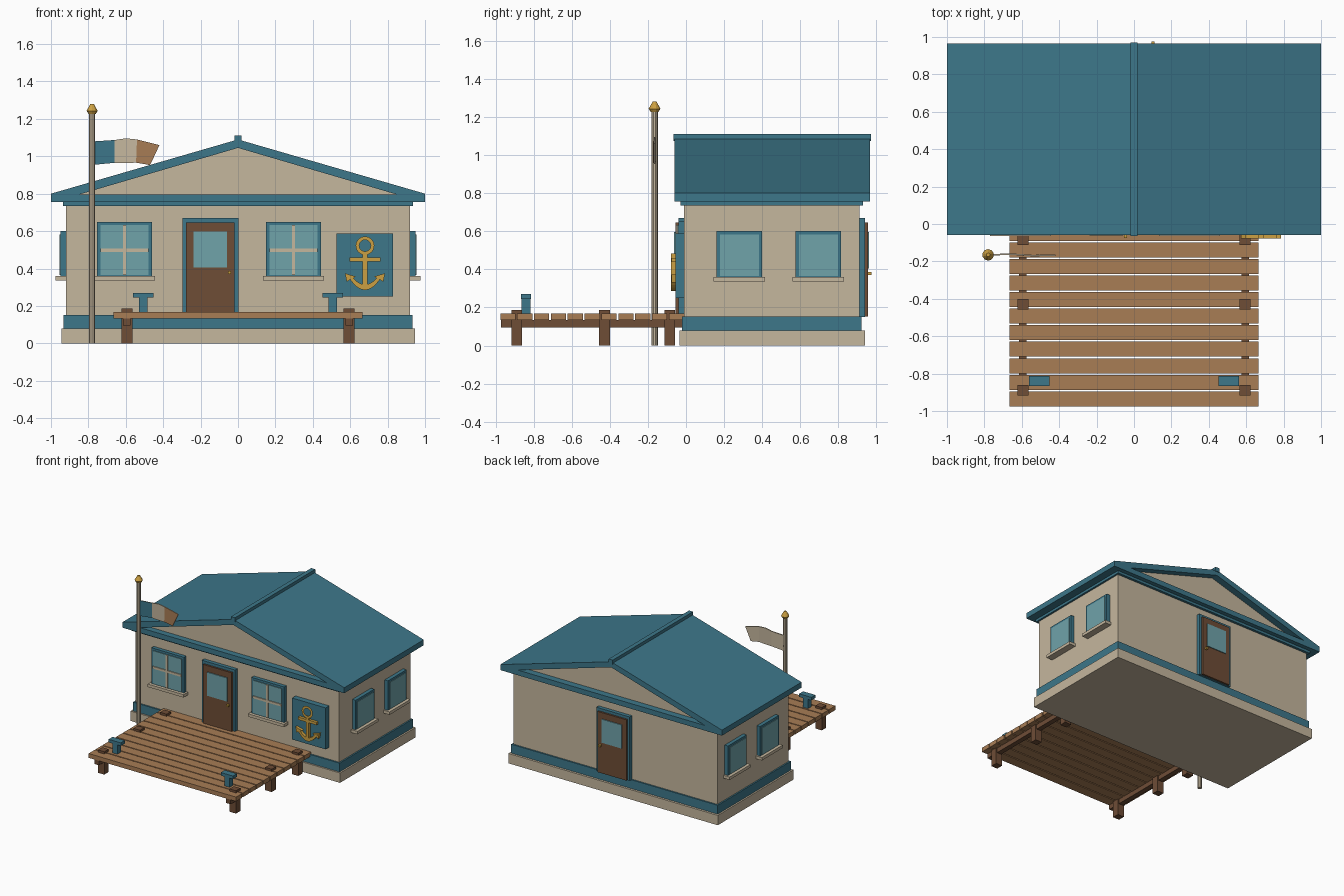
import bpy, bmesh, math

if "Cube" in bpy.data.objects:
    bpy.data.objects.remove(bpy.data.objects["Cube"])


def material(name, r, g, b):
    m = bpy.data.materials.new(name)
    lin = [(c / 255 / 12.92) if c < 11 else ((c / 255 + 0.055) / 1.055) ** 2.4 for c in (r, g, b)]
    m.diffuse_color = (*lin, 1)
    m.use_nodes = True
    m.node_tree.nodes["Principled BSDF"].inputs["Base Color"].default_value = m.diffuse_color
    return m


CREAM = material("cream", 197, 183, 158)
TEAL = material("teal", 61, 119, 138)
WOOD = material("plank wood", 168, 125, 85)
DARK = material("dark wood", 110, 77, 54)
GLASS = material("glass", 112, 163, 170)
GOLD = material("gold", 204, 160, 66)


def finish(name, bm, *mats):
    bmesh.ops.recalc_face_normals(bm, faces=bm.faces)
    me = bpy.data.meshes.new(name)
    bm.to_mesh(me)
    bm.free()
    for m in mats:
        me.materials.append(m)
    ob = bpy.data.objects.new(name, me)
    bpy.context.collection.objects.link(ob)
    return ob


def boxes(name, mat, *bounds):
    """Boxes given as (x0, x1, y0, y1, z0, z1)."""
    bm = bmesh.new()
    for x0, x1, y0, y1, z0, z1 in bounds:
        geo = bmesh.ops.create_cube(bm, size=1)
        for v in geo["verts"]:
            v.co = ((x0 + x1) / 2 + v.co.x * (x1 - x0),
                    (y0 + y1) / 2 + v.co.y * (y1 - y0),
                    (z0 + z1) / 2 + v.co.z * (z1 - z0))
    return finish(name, bm, mat)


def extrude(bm, pts, y0, y1):
    """Extrude an x-z outline along y."""
    a = [bm.verts.new((x, y0, z)) for x, z in pts]
    b = [bm.verts.new((x, y1, z)) for x, z in pts]
    bm.faces.new(a)
    bm.faces.new(b[::-1])
    n = len(pts)
    for i in range(n):
        j = (i + 1) % n
        bm.faces.new((a[i], b[i], b[j], a[j]))


def on_wall(side, u0, u1, depth, z0, z1):
    """Bounds of a panel standing out from one of the four walls."""
    if side == "front":
        return (u0, u1, -0.01 - depth, 0.0, z0, z1)
    if side == "back":
        return (u0, u1, 0.90, 0.91 + depth, z0, z1)
    if side == "right":
        return (0.91, 0.92 + depth, u0, u1, z0, z1)
    return (-0.92 - depth, -0.91, u0, u1, z0, z1)


# House body
boxes("foundation", CREAM, (-0.945, 0.945, -0.035, 0.94, 0, 0.08))
boxes("skirting", TEAL, (-0.932, 0.932, -0.022, 0.922, 0.08, 0.152))
boxes("walls", CREAM, (-0.92, 0.92, -0.01, 0.91, 0.15, 0.745))
boxes("wall_top_band", TEAL, (-0.935, 0.935, -0.03, 0.93, 0.735, 0.757))

# Gable fill and roof with open gable ends
bm = bmesh.new()
extrude(bm, [(-0.87, 0.79), (0.87, 0.79), (0, 1.05)], -0.01, 0.91)
finish("gable", bm, CREAM)

bm = bmesh.new()
extrude(bm, [(0, 0.755), (1, 0.755), (1, 0.80), (0, 1.09), (0, 1.045), (0.845, 0.797), (0, 0.797)],
        -0.06, 0.965)
seam = [f for f in bm.faces if all(abs(v.co.x) < 1e-5 for v in f.verts) and len(f.verts) == 4]
bmesh.ops.delete(bm, geom=seam, context="FACES_ONLY")
roof = finish("roof", bm, TEAL)
roof.modifiers.new("mirror", "MIRROR").use_clip = True
boxes("ridge_cap", TEAL, (-0.018, 0.018, -0.065, 0.97, 1.075, 1.11))


# Windows
def window(side, c, w, z0, z1, cross):
    name = side + "_window_"
    boxes(name + "frame", TEAL, on_wall(side, c - w, c + w, 0.03, z0, z1))
    g = w - 0.018
    boxes(name + "glass", GLASS, on_wall(side, c - g, c + g, 0.035, z0 + 0.018, z1 - 0.018))
    boxes(name + "sill", CREAM, on_wall(side, c - w - 0.015, c + w + 0.015, 0.055, z0 - 0.012, z0 + 0.012))
    if cross:
        zm = (z0 + z1) / 2
        boxes(name + "bars", CREAM,
              on_wall(side, c - 0.009, c + 0.009, 0.043, z0 + 0.018, z1 - 0.018),
              on_wall(side, c - g, c + g, 0.042, zm - 0.009, zm + 0.009))


for c in (-0.607, 0.297):
    window("front", c, 0.147, 0.347, 0.65, True)
for side in ("left", "right"):
    for c in (0.28, 0.695):
        window(side, c, 0.12, 0.347, 0.60, False)

# Doors
for side, c in (("front", -0.148), ("back", 0.0)):
    boxes(side + "_door_frame", TEAL, on_wall(side, c - 0.15, c + 0.15, 0.03, 0.15, 0.67))
    boxes(side + "_door", DARK, on_wall(side, c - 0.13, c + 0.13, 0.045, 0.152, 0.647))
    boxes(side + "_door_glass", GLASS, on_wall(side, c - 0.09, c + 0.09, 0.052, 0.405, 0.597))
    boxes(side + "_door_knob", GOLD, on_wall(side, c + 0.094, c + 0.11, 0.065, 0.37, 0.386))

# Anchor sign
boxes("sign_board", TEAL, on_wall("front", 0.527, 0.83, 0.045, 0.25, 0.588))
AX, Y0, Y1 = 0.679, -0.078, -0.05
boxes("anchor_shank", GOLD, (AX - 0.013, AX + 0.013, Y0, Y1, 0.295, 0.482),
      (AX - 0.083, AX + 0.083, Y0 + 0.001, Y1, 0.438, 0.46))
bm = bmesh.new()
N = 16
for i in range(N):
    a, b = (2 * math.pi * k / N for k in (i, i + 1))
    extrude(bm, [(AX + r * math.cos(t), 0.522 + r * math.sin(t))
                 for r, t in ((0.05, a), (0.05, b), (0.031, b), (0.031, a))], Y0, Y1)
bmesh.ops.remove_doubles(bm, verts=bm.verts, dist=1e-5)
dup = [f for f in bm.faces if all(not e.is_manifold for e in f.edges)]
inner = [f for f in bm.faces if len([e for e in f.edges if len(e.link_faces) > 2]) >= 2
         and abs(f.normal.y) < 0.5]
bmesh.ops.delete(bm, geom=list(set(dup + inner)), context="FACES_ONLY") if dup else None
finish("anchor_ring", bm, GOLD)
bm = bmesh.new()
steps = [-1 + 2 * i / 12 for i in range(13)]
extrude(bm, [(AX + 0.092 * t, 0.285 + 0.075 * t * t) for t in steps]
        + [(AX + 0.075 * t, 0.314 + 0.05 * t * t) for t in reversed(steps)], Y0, Y1)
for s in (-1, 1):
    extrude(bm, [(AX + s * 0.107, 0.374), (AX + s * 0.098, 0.33), (AX + s * 0.048, 0.357)],
            Y0 + 0.001, Y1)
finish("anchor_arms", bm, GOLD)

# Dock
boxes("dock_planks", WOOD, *[(-0.665, 0.665, y - 0.04, y + 0.04, 0.133, 0.168)
                             for y in (-0.935 + 0.0885 * k for k in range(11))])
boxes("dock_beams", DARK, *[(s * 0.594 - 0.02, s * 0.594 + 0.02, -0.972, -0.012, 0.095, 0.135)
                            for s in (-1, 1)])
boxes("dock_posts", DARK, *[(s * 0.594 - 0.029, s * 0.594 + 0.029, y - 0.028, y + 0.028, 0, 0.186)
                            for s in (-1, 1) for y in (-0.888, -0.428, -0.085)])
for s in (-1, 1):
    x = s * 0.506
    boxes("mooring_bollard", TEAL, (x - 0.022, x + 0.022, -0.863, -0.817, 0.165, 0.247),
          (x - 0.055, x + 0.055, -0.866, -0.814, 0.245, 0.27))

# Flagpole and finial
PX, PY = -0.78, -0.165


def cone(name, mat, sections, n):
    bm = bmesh.new()
    for r0, r1, z0, z1 in sections:
        geo = bmesh.ops.create_cone(bm, cap_ends=True, segments=n, radius1=r0, radius2=r1, depth=z1 - z0)
        bmesh.ops.translate(bm, verts=geo["verts"], vec=(PX, PY, (z0 + z1) / 2))
    return finish(name, bm, mat)


cone("flagpole", CREAM, [(0.017, 0.017, 0, 1.235)], 10)
cone("pole_finial", GOLD, [(0.02, 0.031, 1.226, 1.243), (0.031, 0.01, 1.243, 1.28)], 10)

# Waving flag: front face striped by position, the rest cream
bm = bmesh.new()
outline = [((-0.768, 1.08), (-0.768, 0.955)), ((-0.66, 1.087), (-0.66, 0.965)),
           ((-0.60, 1.096), (-0.60, 0.964)), ((-0.54, 1.09), (-0.545, 0.966)),
           ((-0.42, 1.06), (-0.47, 0.953))]
wave = [0, 0.004, 0, -0.004, -0.002]
rings = [[bm.verts.new((x, PY + w + d, z)) for (x, z), d in
          ((top, -0.004), (low, -0.004), (low, 0.004), (top, 0.004))]
         for (top, low), w in zip(outline, wave)]
for p, q in zip(rings, rings[1:]):
    for i in range(4):
        j = (i + 1) % 4
        f = bm.faces.new((p[i], p[j], q[j], q[i]))
        if i == 0:
            cx = f.calc_center_median().x
            f.material_index = 1 if cx < -0.66 else 2 if cx > -0.545 else 0
bm.faces.new(rings[0])
bm.faces.new(rings[-1])
finish("flag", bm, CREAM, TEAL, WOOD)
